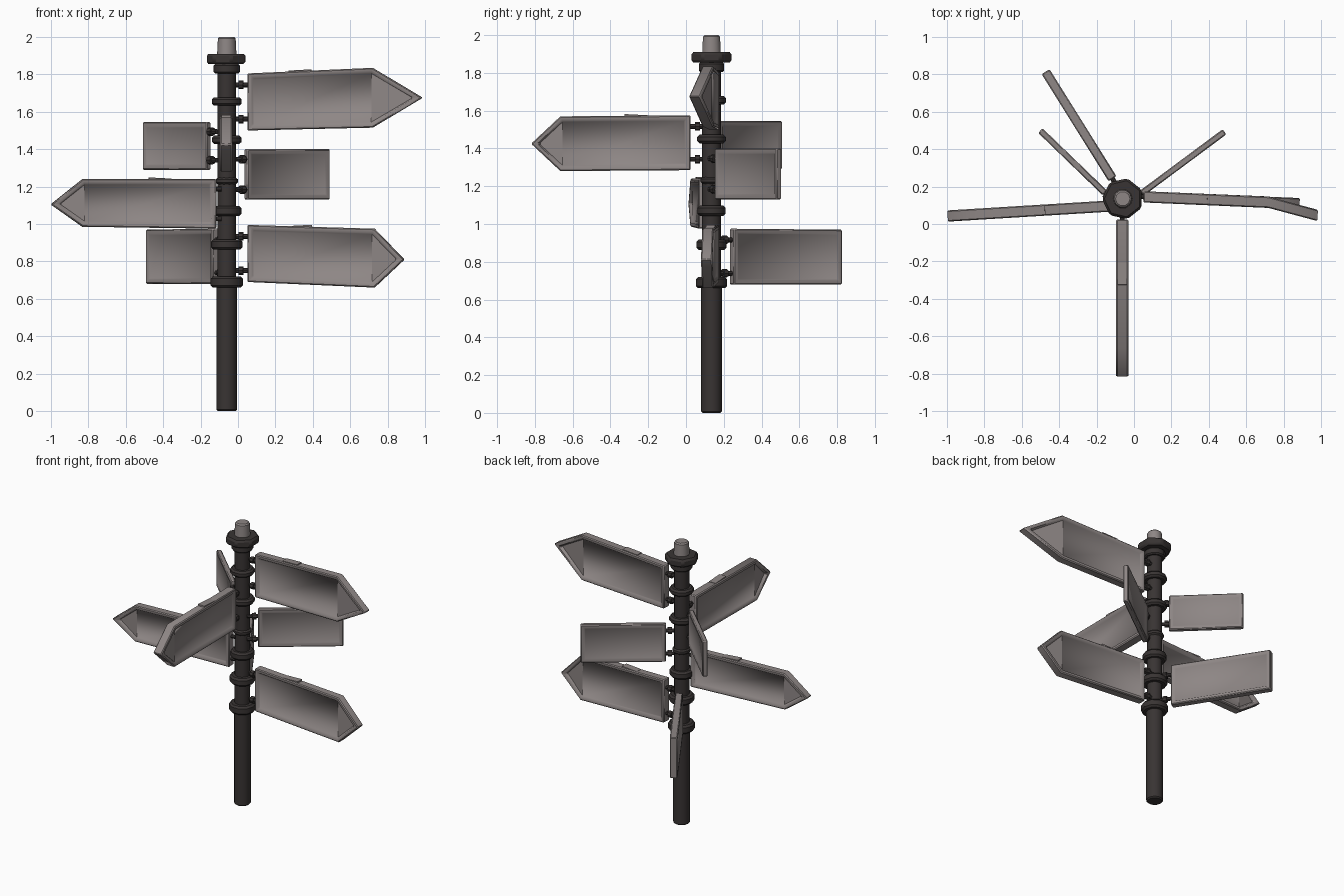
import bpy, bmesh
from math import radians, cos, sin
from mathutils import Matrix, Vector

old = bpy.data.objects.get("Cube")
if old:
    bpy.data.objects.remove(old, do_unlink=True)

PX, PY = -0.06, 0.135   # pole axis


def material(name, rgb):
    m = bpy.data.materials.new(name)
    m.use_nodes = True
    m.diffuse_color = (*rgb, 1)
    m.node_tree.nodes["Principled BSDF"].inputs["Base Color"].default_value = (*rgb, 1)
    return m


DARK = material("dark iron", (0.04, 0.034, 0.033))
GREY = material("warm grey", (0.27, 0.24, 0.235))


def finish(name, bm, mat, bevel, limit=50, smooth=40):
    bmesh.ops.recalc_face_normals(bm, faces=bm.faces)
    me = bpy.data.meshes.new(name)
    bm.to_mesh(me)
    bm.free()
    me.materials.append(mat)
    ob = bpy.data.objects.new(name, me)
    bpy.context.collection.objects.link(ob)
    if bevel:
        mod = ob.modifiers.new("soft edges", "BEVEL")
        mod.width, mod.segments = bevel, 1
        mod.limit_method, mod.angle_limit = "ANGLE", radians(limit)
    bpy.ops.object.select_all(action="DESELECT")
    ob.select_set(True)
    bpy.context.view_layer.objects.active = ob
    bpy.ops.object.shade_smooth_by_angle(angle=radians(smooth))
    return ob


def drum(name, z0, z1, r, sides, mat, bevel=0.008, r_top=None):
    """Upright cylinder around the pole axis."""
    bm = bmesh.new()
    place = Matrix.Translation((PX, PY, (z0 + z1) / 2)) @ Matrix.Rotation(radians(90), 4, "Z")
    bmesh.ops.create_cone(bm, cap_ends=True, segments=sides, radius1=r,
                          radius2=r_top or r, depth=z1 - z0, matrix=place)
    return finish(name, bm, mat, bevel, smooth=50)


def sign(name, angle, offset, thick, r0, r1, low, high, tip=None, bend=0.0):
    """Framed board reaching out from the pole; tip = (reach, height) makes it an arrow."""
    turn = Matrix.Translation((PX, PY, 0)) @ Matrix.Rotation(radians(angle), 4, "Z")
    bm = bmesh.new()
    outline = [(r0, low[0]), (r1, low[1]), (r1, high[1]), (r0, high[0])]
    if tip:
        outline.insert(2, tip)
    sides, boards, heads = [], [], []
    for s in (-1, 1):
        ring = [bm.verts.new((u, offset + s * thick / 2 + (bend if (u, z) == tip else 0), z))
                for u, z in outline]
        sides.append(ring)
        if tip:
            b0, b1, t, t1, t0 = ring
            boards.append(bm.faces.new((b0, b1, t1, t0)))
            heads.append(bm.faces.new((b1, t, t1)))
        else:
            boards.append(bm.faces.new(ring))
    n = len(outline)
    for i in range(n):
        j = (i + 1) % n
        bm.faces.new((sides[0][i], sides[0][j], sides[1][j], sides[1][i]))
    bmesh.ops.recalc_face_normals(bm, faces=bm.faces)
    # raised frame, sloped wall, recessed panel
    panel = boards + heads
    bmesh.ops.inset_region(bm, faces=panel, thickness=0.022, use_even_offset=True)
    bm.normal_update()
    bmesh.ops.inset_region(bm, faces=panel, thickness=0.008, depth=-thick * 0.2,
                           use_even_offset=True)
    bm.normal_update()
    # arrow head panel sinks toward its point
    for f in heads:
        point = max(f.verts, key=lambda v: v.co.x)
        point.co -= f.normal * 0.01
    for f in heads:
        for e in f.edges:
            if any(g in boards for g in e.link_faces):
                e.smooth = False
    bm.transform(turn)
    finish(name, bm, GREY, 0.006, limit=70, smooth=65)

    # two clamps joining the board to the pole
    bm = bmesh.new()
    for k in (0.2, 0.8):
        z = low[0] + (high[0] - low[0]) * k
        for a, b, r in ((0.03, r0 + 0.02, 0.013), (0.062, 0.088, 0.023)):
            m = (turn @ Matrix.Translation(((a + b) / 2, offset, z))
                 @ Matrix.Rotation(radians(90), 4, "Y"))
            bmesh.ops.create_cone(bm, cap_ends=True, segments=8, radius1=r, radius2=r,
                                  depth=b - a, matrix=m)
    finish(name + "_clamps", bm, DARK, 0)

    # worn chip on the top edge of the arrows
    if tip:
        bm = bmesh.new()
        k = 0.42
        z = high[0] + (high[1] - high[0]) * k
        m = (turn @ Matrix.Translation((r0 + (r1 - r0) * k, offset, z))
             @ Matrix.Rotation(radians(-3), 4, "Y") @ Matrix.Diagonal((0.12, thick * 0.8, 0.012, 1)))
        bmesh.ops.create_cube(bm, size=1, matrix=m)
        finish(name + "_chip", bm, GREY, 0)


# pole, cap and knob
drum("pole_base", 0, 0.68, 0.055, 12, DARK)
drum("pole_upper", 0.66, 1.88, 0.05, 12, DARK)
drum("cap_neck", 1.805, 1.855, 0.07, 10, DARK)
drum("cap_plate", 1.855, 1.91, 0.112, 7, DARK, 0.012)
drum("top_knob", 1.9, 2.0, 0.052, 10, GREY, 0.008, 0.047)

# collars
for i, (z, r, h) in enumerate(((0.69, 0.087, 0.06), (0.89, 0.084, 0.055), (1.07, 0.078, 0.055),
                               (1.23, 0.06, 0.04), (1.45, 0.08, 0.045), (1.655, 0.08, 0.045))):
    drum(f"collar_{i + 1}", z - h / 2, z + h / 2, r, 10, DARK, 0.012)

# arrow boards
sign("upper_left_arrow", -2.5, 0.015, 0.06, 0.11, 0.78, (1.5, 1.515), (1.805, 1.835),
     (1.05, 1.675), -0.06)
sign("lower_left_arrow", -2.5, 0.015, 0.06, 0.11, 0.79, (0.69, 0.66), (0.995, 0.975), (0.95, 0.81))
sign("front_arrow", -90, -0.003, 0.065, 0.11, 0.8, (1.285, 1.28), (1.575, 1.57), (0.955, 1.425))
sign("right_arrow", 183.5, 0.035, 0.06, 0.06, 0.775, (0.975, 0.985), (1.24, 1.24), (0.945, 1.105))

# plain boards
sign("back_left_board", 36.6, -0.037, 0.034, 0.1, 0.65, (1.13, 1.13), (1.4, 1.4))
sign("back_right_upper_board", 136, 0.044, 0.034, 0.09, 0.57, (1.29, 1.29), (1.545, 1.545))
sign("back_right_lower_board", 122, -0.01, 0.05, 0.12, 0.795, (0.68, 0.68), (0.975, 0.97))
